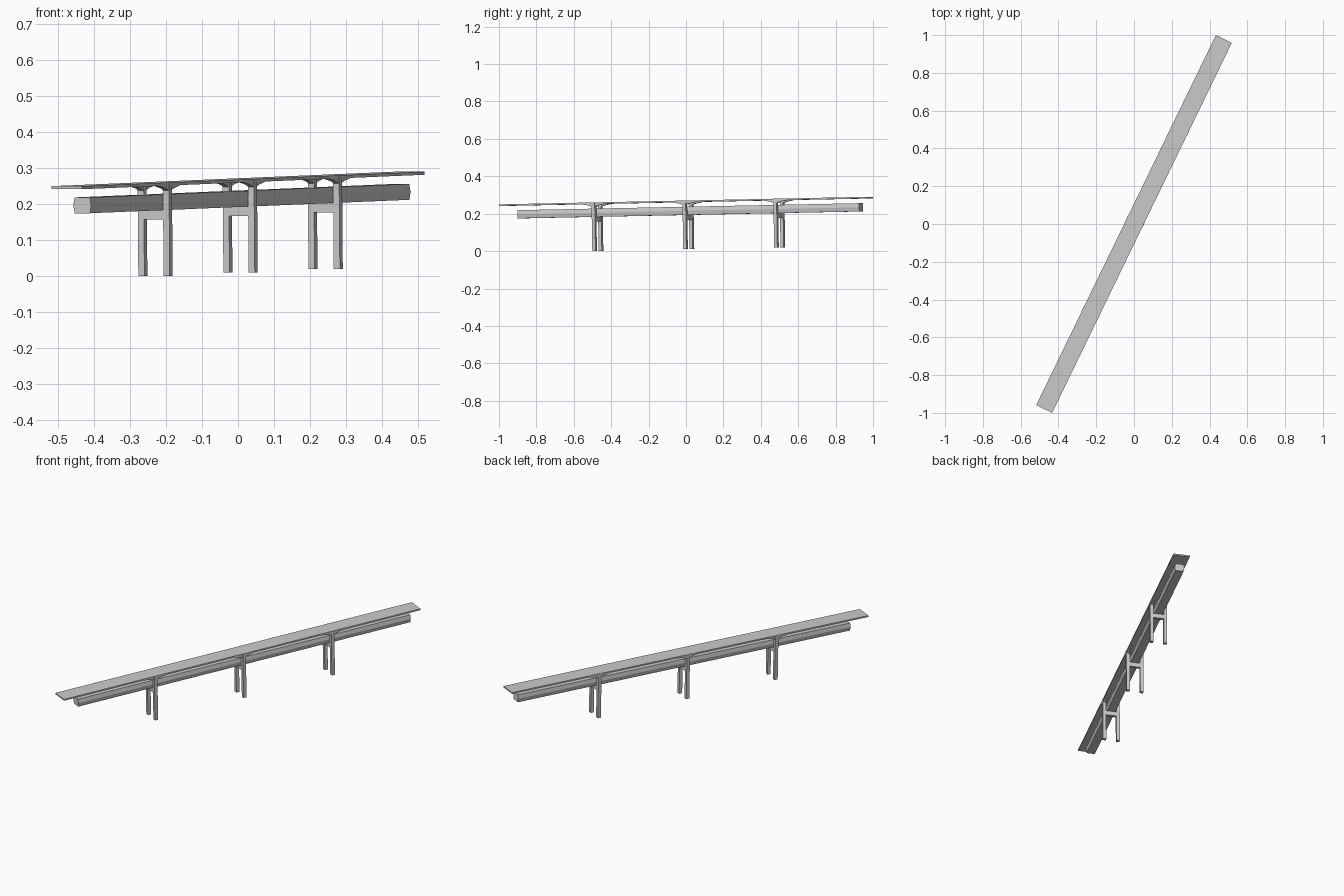
import bpy, math
from mathutils import Matrix

if "Cube" in bpy.data.objects:
    bpy.data.objects.remove(bpy.data.objects["Cube"])

# Whole model is laid out along local y, then pitched up slightly and turned in plan
TILT = (Matrix.Rotation(math.radians(-25.9), 4, 'Z')
        @ Matrix.Rotation(math.atan(0.0184), 4, 'X'))

DECK_TOP, DECK_BOTTOM, BASE = 0.27, 0.2615, 0.0099
LEG = 0.0188          # leg thickness
LEG_X = 0.039         # leg distance from the centre line


def prism(name, profile, axis, start, end):
    """Extrude a closed profile along x (profile is y,z) or y (profile is x,z)."""
    def place(p, t):
        return (t, p[0], p[1]) if axis == 'x' else (p[0], t, p[1])
    n = len(profile)
    verts = [place(p, t) for t in (start, end) for p in profile]
    faces = [tuple(range(n))[::-1], tuple(range(n, 2 * n))]
    faces += [(i, (i + 1) % n, n + (i + 1) % n, n + i) for i in range(n)]
    if axis == 'y':
        faces = [f[::-1] for f in faces]
    mesh = bpy.data.meshes.new(name)
    mesh.from_pydata(verts, [], faces)
    mesh.transform(TILT)
    obj = bpy.data.objects.new(name, mesh)
    bpy.context.collection.objects.link(obj)
    return obj


def box(name, x0, x1, y0, y1, z0, z1):
    return prism(name, [(x0, z0), (x1, z0), (x1, z1), (x0, z1)], 'y', y0, y1)


# Thin roof deck
box("deck", -0.047, 0.047, -1.084, 1.094, DECK_BOTTOM, DECK_TOP)

# Six-sided tube with slightly bulging sides, resting on the crossbars
tube = [(-0.0235, 0.193), (0.0235, 0.193), (0.0275, 0.215),
        (0.0235, 0.237), (-0.0235, 0.237), (-0.0275, 0.215)]
prism("tube_beam", tube, 'y', -0.986, 1.044)

# Three H-shaped piers with flared heads
h = LEG / 2
for i, y in enumerate((-0.524, 0.0165, 0.557), 1):
    for side, s in (("left", -1), ("right", 1)):
        x = s * LEG_X
        box(f"{side}_leg_{i}", x - h, x + h, y - h, y + h, BASE, DECK_TOP - 0.001)
        # Flared bracket spreading along the deck
        flare = [(y - 0.065, DECK_BOTTOM + 0.002), (y - 0.065, DECK_BOTTOM - 0.001),
                 (y - 0.03, 0.2545), (y - h, 0.248),
                 (y + h, 0.248), (y + 0.03, 0.2545),
                 (y + 0.065, DECK_BOTTOM - 0.001), (y + 0.065, DECK_BOTTOM + 0.002)]
        prism(f"{side}_bracket_{i}", flare, 'x', x - h * 0.8, x + h * 0.8)
    # Crossbar between the legs
    box(f"crossbar_{i}", -LEG_X, LEG_X, y - h * 0.9, y + h * 0.9, 0.167, 0.193)
